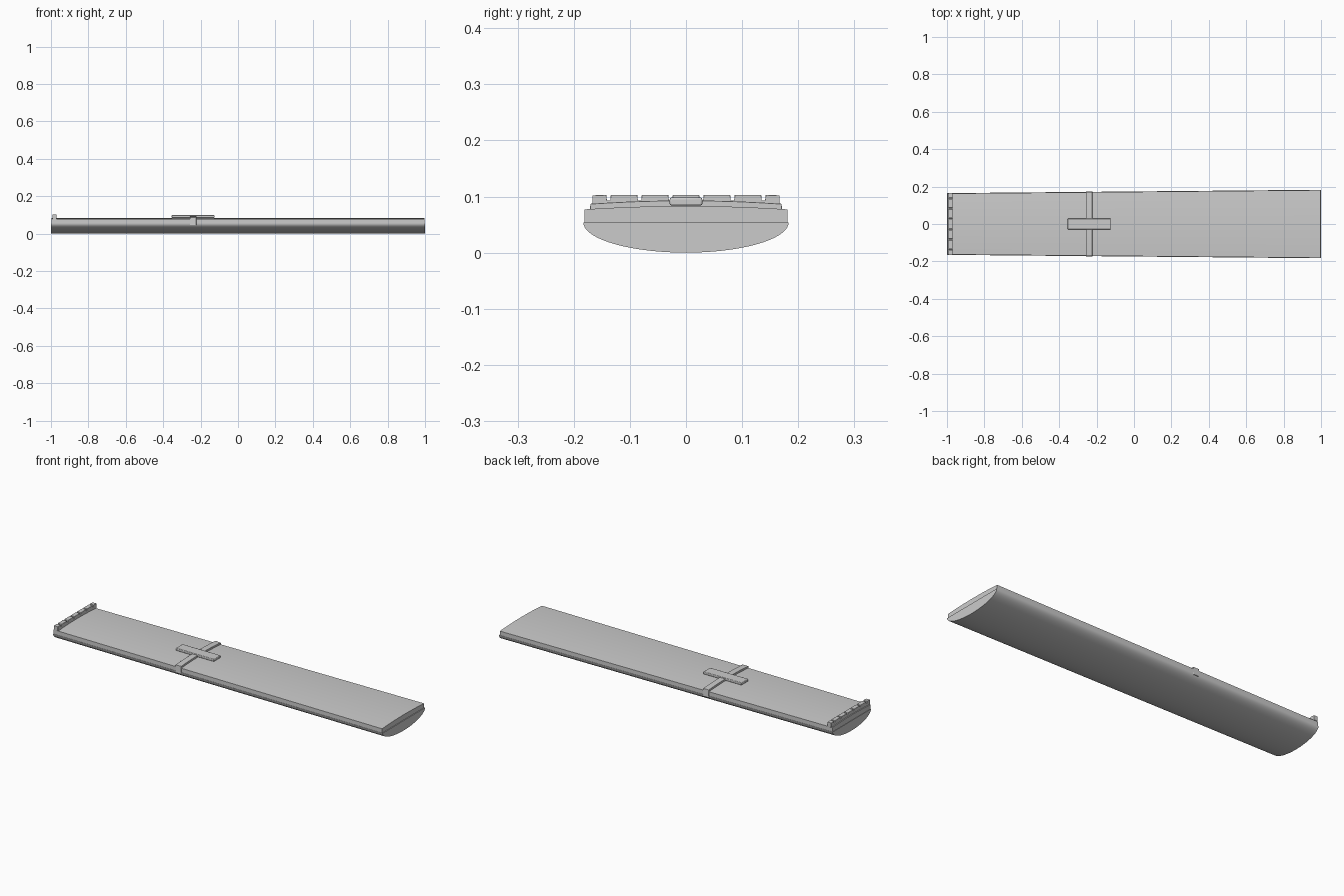
import bpy, bmesh, math

if "Cube" in bpy.data.objects:
    bpy.data.objects.remove(bpy.data.objects["Cube"])

X0, X1 = -1.0, 1.0          # narrow end, wide end
W0, W1 = 0.165, 0.183       # half widths at the ends
Z_JOIN, Z_SIDE, Z_TOP = 0.054, 0.077, 0.083


def half_width(x):
    return W0 + (W1 - W0) * (x - X0) / (X1 - X0)


def board_z(v):
    return Z_SIDE + (Z_TOP - Z_SIDE) * (1 - v * v)


def finish(name, bm, bevel=0.0):
    bmesh.ops.recalc_face_normals(bm, faces=bm.faces)
    me = bpy.data.meshes.new(name)
    bm.to_mesh(me)
    bm.free()
    ob = bpy.data.objects.new(name, me)
    bpy.context.collection.objects.link(ob)
    bpy.context.view_layer.objects.active = ob
    for o in bpy.context.selected_objects:
        o.select_set(False)
    ob.select_set(True)
    if bevel:
        m = ob.modifiers.new("bevel", "BEVEL")
        m.width, m.segments, m.limit_method = bevel, 2, "ANGLE"
    bpy.ops.object.shade_smooth_by_angle(angle=math.radians(35))
    return ob


def loft(name, sections, bevel=0.0):
    """Skin equal-length closed sections and cap both ends."""
    bm = bmesh.new()
    rings = [[bm.verts.new(p) for p in s] for s in sections]
    n = len(rings[0])
    for a, b in zip(rings, rings[1:]):
        for i in range(n):
            bm.faces.new((a[i], a[(i + 1) % n], b[(i + 1) % n], b[i]))
    bm.faces.new(rings[0])
    bm.faces.new(rings[-1])
    return finish(name, bm, bevel)


# Rounded neck: half ellipse below the joint
def neck_section(x):
    w = half_width(x)
    return [(x, w * math.cos(a), Z_JOIN - Z_JOIN * math.sin(a))
            for a in (math.pi * i / 40 for i in range(41))]


loft("neck", [neck_section(X0), neck_section(X1)])


# Fingerboard: slightly crowned slab
def board_section(x):
    w = half_width(x) - 0.002
    top = [(x, w * v, board_z(v)) for v in (1 - 2 * i / 20 for i in range(21))]
    return top + [(x, -w, Z_JOIN), (x, w, Z_JOIN)]


loft("fingerboard", [board_section(X0 + 0.002), board_section(X1 - 0.004)])

# Nut: bar whose upper edge has six string slots
profile = [(-0.167, 0.077)]
profile.append((-0.167, 0.102))
for i in range(6):
    c = -0.138 + 0.0552 * i
    profile += [(c - 0.004, 0.103), (c - 0.003, 0.093),
                (c + 0.003, 0.093), (c + 0.004, 0.103)]
profile += [(0.167, 0.102), (0.167, 0.077)]
loft("nut", [[(x, y, z) for y, z in profile] for x in (-0.993, -0.970)], 0.001)

# Clamp bar: follows the board crown and hooks down both sides
XC, BW = -0.24, 0.017
vs = [-1 + i / 8 for i in range(17)]
wi, wo = 0.166, 0.173
outer = [(-wo, 0.045)] + [(wo * v * 0.985, board_z(v) + 0.010) for v in vs] + [(wo, 0.045)]
inner = [(wi, 0.045)] + [(wi * v, board_z(v) - 0.002) for v in reversed(vs)] + [(-wi, 0.045)]
loft("clamp_bar", [[(x, y, z) for y, z in outer + inner]
                   for x in (XC - BW, XC + BW)], 0.001)

# Clamp lever: flat plate lying along the neck
bm = bmesh.new()
bmesh.ops.create_cube(bm, size=1)
for v in bm.verts:
    v.co = (v.co.x * 0.23 + XC, v.co.y * 0.058, v.co.z * 0.014 + 0.091)
finish("clamp_lever", bm, 0.003)
